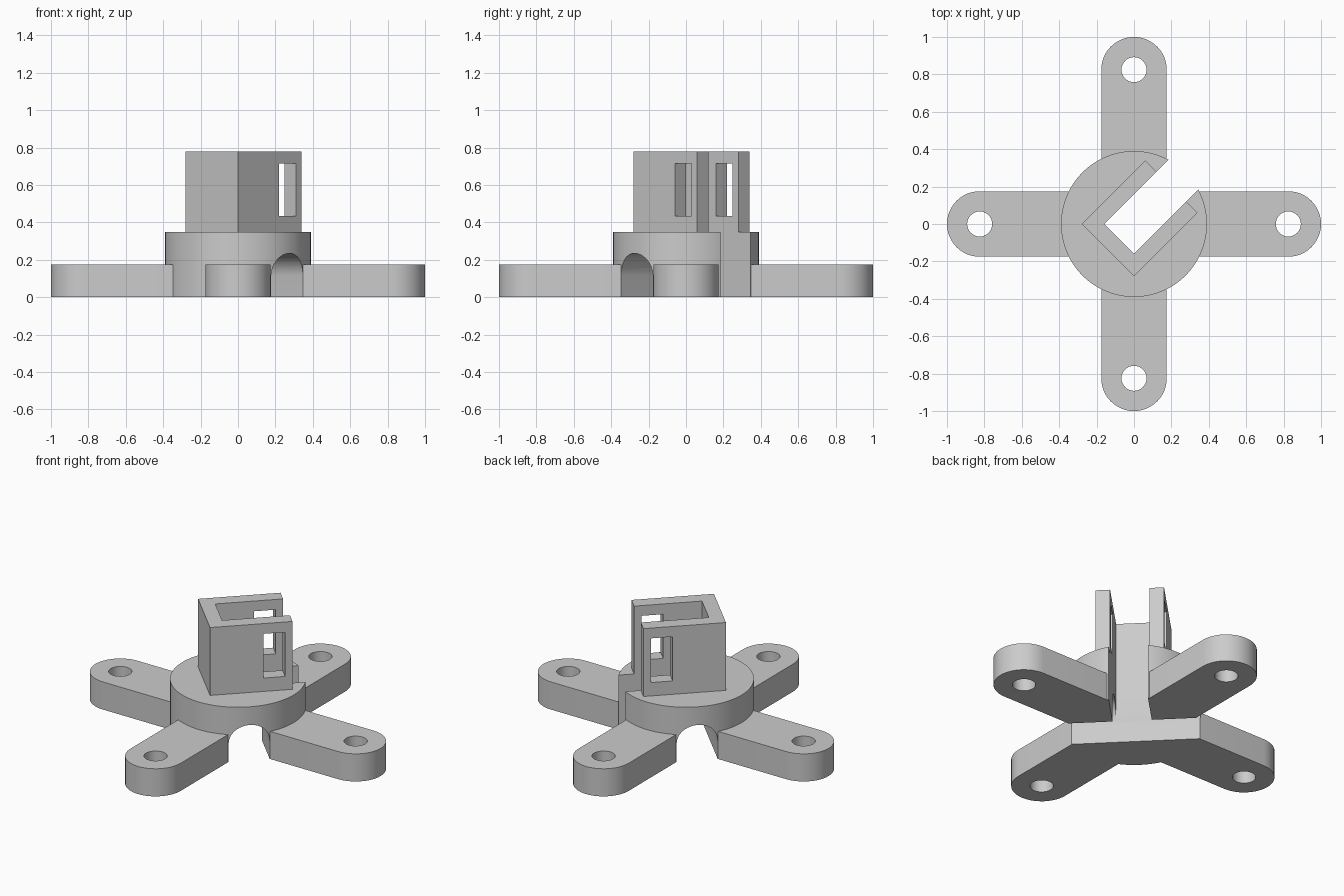
import bpy, bmesh
from math import pi, cos, sin
from mathutils import Matrix

if "Cube" in bpy.data.objects:
    bpy.data.objects.remove(bpy.data.objects["Cube"], do_unlink=True)

grey = bpy.data.materials.new("light grey plastic")
grey.use_nodes = True
grey.diffuse_color = (0.6, 0.6, 0.6, 1)
grey.node_tree.nodes["Principled BSDF"].inputs["Base Color"].default_value = (0.6, 0.6, 0.6, 1)

DIAGONAL = Matrix.Rotation(pi / 4, 4, "Z")
ARM_H, HUB_H, TOP = 0.175, 0.35, 0.78
HUB_R, ARM_W, HOLE_AT = 0.39, 0.175, 0.825
SLOT, WALL, OPEN_END = 0.113, 0.198, 0.283


def arc(cx, cy, r, start, end, steps):
    return [(cx + r * cos(start + (end - start) * i / steps),
             cy + r * sin(start + (end - start) * i / steps)) for i in range(steps + 1)]


def circle(cx, cy, r, steps):
    return arc(cx, cy, r, 0, 2 * pi, steps)[:-1]


def rect(x0, x1, y0, y1):
    return [(x0, y0), (x1, y0), (x1, y1), (x0, y1)]


def prism(name, outline, z0, z1, matrix=Matrix()):
    """Extrude a flat outline from z0 to z1, then place it."""
    bm = bmesh.new()
    base = bm.faces.new([bm.verts.new((x, y, z0)) for x, y in outline])
    lifted = bmesh.ops.extrude_face_region(bm, geom=[base])["geom"]
    bmesh.ops.translate(bm, vec=(0, 0, z1 - z0),
                        verts=[v for v in lifted if isinstance(v, bmesh.types.BMVert)])
    bmesh.ops.transform(bm, matrix=matrix, verts=bm.verts)
    bmesh.ops.recalc_face_normals(bm, faces=bm.faces)
    mesh = bpy.data.meshes.new(name)
    bm.to_mesh(mesh)
    bm.free()
    mesh.materials.append(grey)
    obj = bpy.data.objects.new(name, mesh)
    bpy.context.collection.objects.link(obj)
    return obj


def combine(obj, others, operation):
    """Apply booleans one after another and remove the helpers."""
    for other in others:
        other.hide_render = True
        mod = obj.modifiers.new("boolean", "BOOLEAN")
        mod.operation, mod.solver, mod.object = operation, "EXACT", other
        graph = bpy.context.evaluated_depsgraph_get()
        mesh = bpy.data.meshes.new_from_object(obj.evaluated_get(graph))
        obj.modifiers.clear()
        obj.data = mesh
        bpy.data.objects.remove(other, do_unlink=True)


def finish(obj):
    bpy.ops.object.select_all(action="DESELECT")
    obj.select_set(True)
    bpy.context.view_layer.objects.active = obj
    bpy.ops.object.shade_smooth_by_angle(angle=pi / 6)


# Base: round hub with two crossing round-ended bars
base = prism("base", circle(0, 0, HUB_R, 96), 0, HUB_H)
end = 1 - ARM_W
bar = arc(end, 0, ARM_W, -pi / 2, pi / 2, 24) + arc(-end, 0, ARM_W, pi / 2, 3 * pi / 2, 24)
combine(base, [prism("bar", bar, 0, ARM_H, Matrix.Rotation(a, 4, "Z"))
               for a in (0, pi / 2)], "UNION")

# Screw holes, diagonal slot and arched tunnel across it
cutters = [prism("hole", circle(HOLE_AT, 0, 0.067, 32), -0.1, 0.3,
                 Matrix.Rotation(i * pi / 2, 4, "Z")) for i in range(4)]
cutters.append(prism("slot", rect(-SLOT, 0.6, -SLOT, SLOT), -0.1, 1, DIAGONAL))
arch = [(-0.12, -0.1), (0.12, -0.1)] + arc(0, 0.115, 0.12, 0, pi, 24)
cutters.append(prism("tunnel", arch, -0.6, 0.6, DIAGONAL @ Matrix.Rotation(pi / 2, 4, "X")))
combine(base, cutters, "DIFFERENCE")
finish(base)

# Socket: three upright walls, open towards the slot, with a window in each side wall
walls = [(-WALL, -WALL), (OPEN_END, -WALL), (OPEN_END, -SLOT), (-SLOT, -SLOT),
         (-SLOT, SLOT), (OPEN_END, SLOT), (OPEN_END, WALL), (-WALL, WALL)]
socket = prism("socket", walls, HUB_H, TOP, DIAGONAL)
combine(socket, [prism("window", rect(0.113, 0.24, -0.4, 0.4), 0.435, 0.715, DIAGONAL)],
        "DIFFERENCE")
finish(socket)
